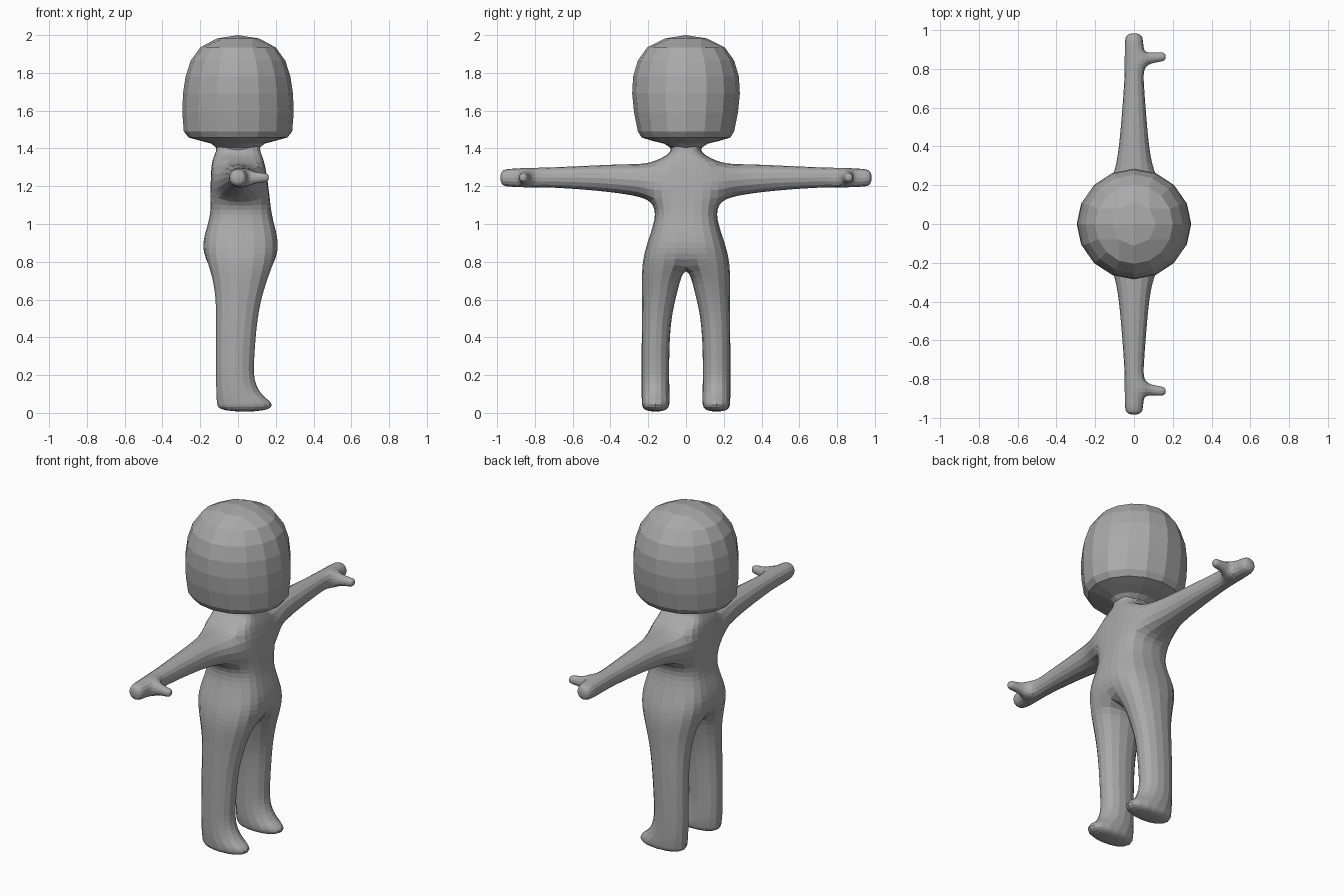
import bpy, bmesh
from math import cos, sin, pi

old = bpy.data.objects.get("Cube")
if old:
    bpy.data.objects.remove(old)

grey = bpy.data.materials.new("plain grey")
grey.use_nodes = True
GREY = (0.4, 0.4, 0.4, 1)
grey.diffuse_color = GREY
grey.node_tree.nodes["Principled BSDF"].inputs["Base Color"].default_value = GREY


def finish(bm, name):
    bmesh.ops.recalc_face_normals(bm, faces=bm.faces)
    mesh = bpy.data.meshes.new(name)
    bm.to_mesh(mesh)
    bm.free()
    mesh.materials.append(grey)
    obj = bpy.data.objects.new(name, mesh)
    bpy.context.collection.objects.link(obj)
    return obj


def bridge(bm, a, b, skip=()):
    n = len(a)
    for i in range(n):
        if i not in skip:
            bm.faces.new((a[i], a[(i + 1) % n], b[(i + 1) % n], b[i]))


def extrude(bm, ring, sections, close=True):
    """Continue a ring of verts through further sections and cap the end."""
    rings = [ring]
    for section in sections:
        new = [bm.verts.new(p) for p in section]
        bridge(bm, rings[-1], new)
        rings.append(new)
    if close:
        bm.faces.new(rings[-1])
    return rings


# Body: box-modelled half, facing +x, mirrored across y and subdivided
bm = bmesh.new()


def slab(back, front, inner, outer, z):
    return [(front, inner, z), (front, outer, z), (back, outer, z), (back, inner, z)]


# Torso sections from neck to hips: back, front, half width, height
torso = [(-.11, .115, .08, 1.41), (-.12, .12, .085, 1.37), (-.145, .145, .19, 1.325),
         (-.145, .17, .175, 1.12), (-.145, .18, .165, 1.03), (-.195, .22, .215, .9),
         (-.17, .2, .245, .79)]
rows = [[bm.verts.new(p) for p in slab(b, f, 0, w, z)] for b, f, w, z in torso]
SHOULDER = 2
for i in range(len(rows) - 1):
    bridge(bm, rows[i], rows[i + 1], skip=(1, 3) if i == SHOULDER else (3,))

# Leg and foot: back, front, inner, outer, height
leg = [(-.13, .145, .035, .24, .65), (-.125, .11, .075, .241, .5), (-.125, .095, .083, .241, .3),
       (-.125, .088, .083, .241, .17), (-.125, .14, .08, .241, .085),
       (-.125, .2, .08, .241, .055), (-.118, .187, .088, .235, .003)]
extrude(bm, rows[-1], [slab(*s) for s in leg])

# Arm and hand: distance out, half depth, lower and upper height
arm = [(.3, .095, 1.15, 1.325), (.5, .073, 1.175, 1.315), (.73, .054, 1.19, 1.303),
       (.80, .052, 1.19, 1.302), (.89, .052, 1.192, 1.298), (.955, .052, 1.193, 1.296),
       (.985, .035, 1.21, 1.28)]
top, low = rows[SHOULDER], rows[SHOULDER + 1]
arm_rings = extrude(bm, [top[1], low[1], low[2], top[2]],
                    [[(d, y, hi), (d, y, lo), (-d, y, lo), (-d, y, hi)]
                     for y, d, lo, hi in arm])

# Thumb: grown from the front face of the hand
wrist, knuckle = arm_rings[4], arm_rings[5]
base = [wrist[0], wrist[1], knuckle[1], knuckle[0]]
bm.faces.remove(next(f for f in bm.faces if set(f.verts) == set(base)))
thumb = [(.08, .825, .885, .033), (.14, .835, .888, .027), (.165, .842, .882, .02)]
extrude(bm, base, [[(x, a, 1.245 + r), (x, a, 1.245 - r), (x, b, 1.245 - r), (x, b, 1.245 + r)]
                   for x, a, b, r in thumb])

body = finish(bm, "body")
mirror = body.modifiers.new("Mirror", 'MIRROR')
mirror.use_axis = (False, True, False)
smooth = body.modifiers.new("Subdivision", 'SUBSURF')
smooth.levels = smooth.render_levels = 2

# Head: sixteen-sided loft with a quad-grid crown
bm = bmesh.new()


def oval(rx, ry, z, n=16):
    return [(rx * cos(2 * pi * i / n), ry * sin(2 * pi * i / n), z) for i in range(n)]


head = [(.112, .072, 1.37), (.118, .085, 1.405), (.14, .115, 1.425), (.2, .18, 1.441),
        (.262, .235, 1.458), (.287, .255, 1.49), (.295, .275, 1.59), (.291, .285, 1.69),
        (.278, .28, 1.78), (.25, .255, 1.865), (.2, .205, 1.935)]
sections = [oval(*s) for s in head]
rim = extrude(bm, [bm.verts.new(p) for p in sections[0]], sections[1:], close=False)[-1]
inner = [bm.verts.new(p) for p in oval(.112, .112, 1.982, 8)]
centre = bm.verts.new((0, 0, 2))
for k in range(4):
    # Each quarter of the crown: two side quads, one corner quad, one centre quad
    r = [rim[(4 * k + j) % 16] for j in range(5)]
    a, c, b = (inner[(2 * k + j) % 8] for j in range(3))
    bm.faces.new((r[0], r[1], c, a))
    bm.faces.new((r[1], r[2], r[3], c))
    bm.faces.new((r[3], r[4], b, c))
    bm.faces.new((a, c, b, centre))
finish(bm, "head")
